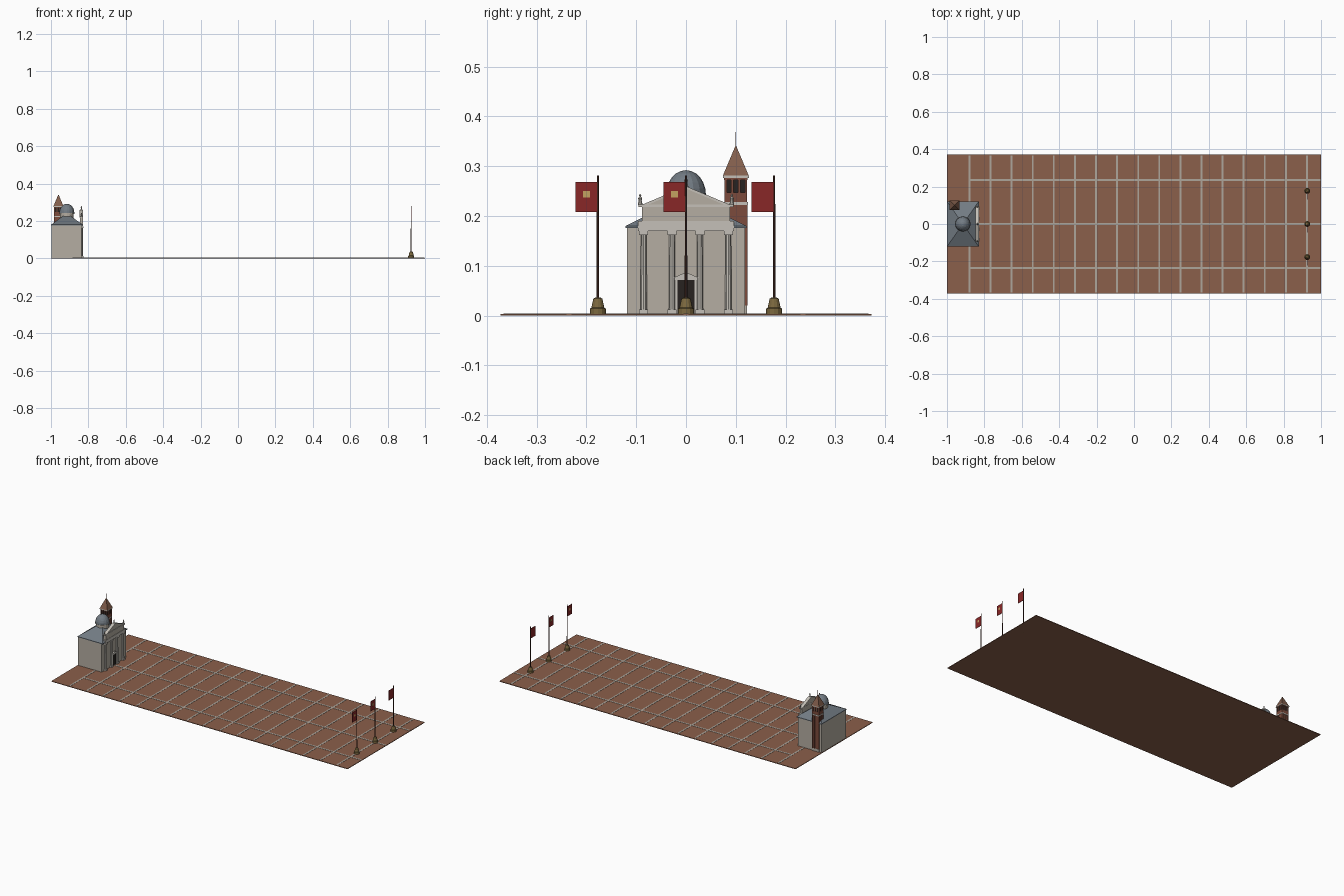
import bpy, bmesh, math
from mathutils import Matrix, Vector

if "Cube" in bpy.data.objects:
    bpy.data.objects.remove(bpy.data.objects["Cube"])


def mat(name, r, g, b):
    m = bpy.data.materials.new(name)
    m.diffuse_color = (r, g, b, 1)
    m.use_nodes = True
    m.node_tree.nodes["Principled BSDF"].inputs["Base Color"].default_value = m.diffuse_color
    return m


PAVE = mat("terracotta", .26, .115, .07)
LINE = mat("pale_line", .42, .38, .33)
STONE = mat("stone", .46, .42, .36)
TRIM = mat("light_stone", .56, .53, .48)
LEAD = mat("lead", .17, .20, .23)
BRICK = mat("brick", .20, .07, .045)
TILE = mat("roof_tile", .22, .11, .07)
DARK = mat("dark", .02, .016, .014)
BRONZE = mat("bronze", .20, .14, .05)
WOOD = mat("pole_wood", .08, .03, .02)
RED = mat("flag_red", .25, .02, .02)
GOLD = mat("gold", .55, .36, .12)


def finish(name, bm, m):
    bmesh.ops.recalc_face_normals(bm, faces=bm.faces)
    me = bpy.data.meshes.new(name)
    bm.to_mesh(me)
    bm.free()
    me.materials.append(m)
    ob = bpy.data.objects.new(name, me)
    bpy.context.collection.objects.link(ob)
    return ob


def box(name, x0, x1, y0, y1, z0, z1, m):
    bm = bmesh.new()
    mid = Vector((x0 + x1, y0 + y1, z0 + z1)) / 2
    bmesh.ops.create_cube(bm, size=1, matrix=Matrix.Translation(mid)
                          @ Matrix.Diagonal((x1 - x0, y1 - y0, z1 - z0, 1)))
    return finish(name, bm, m)


def lathe(name, x, y, profile, n, m, turn=0.0, sx=1.0, sy=1.0):
    """Stack n-sided rings of (radius, z)."""
    bm = bmesh.new()
    rings = []
    for r, z in profile:
        rings.append([bm.verts.new((x + sx * r * math.cos(turn + math.tau * i / n),
                                    y + sy * r * math.sin(turn + math.tau * i / n), z))
                      for i in range(n)])
    for a, b in zip(rings, rings[1:]):
        for i in range(n):
            bm.faces.new((a[i], a[(i + 1) % n], b[(i + 1) % n], b[i]))
    bm.faces.new(rings[0])
    bm.faces.new(rings[-1])
    return finish(name, bm, m)


def prism(name, x0, x1, pts, m):
    """Extrude a (y, z) outline along x."""
    bm = bmesh.new()
    f = bm.faces.new([bm.verts.new((x0, y, z)) for y, z in pts])
    ext = bmesh.ops.extrude_face_region(bm, geom=[f])["geom"]
    bmesh.ops.translate(bm, vec=(x1 - x0, 0, 0),
                        verts=[v for v in ext if isinstance(v, bmesh.types.BMVert)])
    return finish(name, bm, m)


# Paved square with pale grid lines
G = 0.0035
box("paving", -1, 1, -.372, .372, 0, G, PAVE)
for i in range(17):
    x = -.88 + i * .1128
    box("cross_line", x - .005, x + .005, -.366, .366, .001, G + .001, LINE)
for y in (-.235, 0, .235):
    box("long_line", -.88, .997, y - .005, y + .005, .001, G + .0012, LINE)

# Church body and hipped roof
CX = -.915
Q = math.pi / 4
S = math.sqrt(2)
box("church_body", -.998, -.838, -.118, .118, 0, .178, STONE)
lathe("hip_roof", CX, 0, [(S, .176), (S, .180), (.22 * S, .228)], 4, LEAD, Q, .085, .121)

# Drum and dome
lathe("drum", CX, 0, [(.036, .205), (.036, .238), (.041, .238), (.041, .243)], 16, STONE)
dome = [(.04 * math.cos(a), .243 + .049 * math.sin(a))
        for a in [i * math.pi / 2 / 6 for i in range(6)]] + [(.001, .292)]
lathe("dome", CX, 0, dome, 16, LEAD)

# Facade: columns, entablature, attic, pediment
for y in (-.085, -.028, .028, .085):
    box("column_base", -.844, -.827, y - .009, y + .009, 0, .012, TRIM)
    lathe("column", -.836, y, [(.007, .01), (.006, .162)], 10, TRIM)
    box("capital", -.844, -.827, y - .009, y + .009, .162, .171, TRIM)
box("entablature", -.846, -.828, -.096, .096, .170, .190, TRIM)
box("attic", -.846, -.830, -.088, .088, .190, .220, STONE)
box("attic_cornice", -.847, -.828, -.095, .095, .218, .223, TRIM)
prism("pediment", -.846, -.831, [(-.086, .222), (.086, .222), (0, .257)], STONE)
for s in (-1, 1):
    prism("raking_cornice", -.847, -.828,
          [(s * .090, .222), (0, .260), (0, .255), (s * .078, .222)], TRIM)

# Statues on the pediment corners and peak
for y, z in ((-.092, .222), (0, .258), (.092, .222)):
    lathe("statue_body", -.837, y, [(.005, z), (.003, z + .009), (.0042, z + .014), (.0015, z + .017)], 8, TRIM)
    lathe("statue_head", -.837, y, [(.001, z + .016), (.0025, z + .019), (.001, z + .022)], 8, TRIM)

# Doorway
box("door", -.84, -.834, -.017, .017, 0, .073, DARK)
for s in (-1, 1):
    box("door_jamb", -.84, -.832, *sorted((s * .017, s * .022)), 0, .074, TRIM)
box("door_lintel", -.84, -.831, -.023, .023, .072, .077, TRIM)
prism("door_pediment", -.84, -.831, [(-.024, .077), (.024, .077), (0, .087)], TRIM)

# Bell tower
TX, TY = -.96, .10


def tower_box(name, h, z0, z1, m):
    return box(name, TX - h, TX + h, TY - h, TY + h, z0, z1, m)


tower_box("tower_plinth", .0225, 0, .02, STONE)
tower_box("tower_shaft", .0215, .02, .225, BRICK)
tower_box("tower_band", .024, .222, .228, TRIM)
tower_box("belfry_base", .0225, .228, .247, BRICK)
tower_box("belfry_core", .019, .247, .274, DARK)
tower_box("belfry_head", .0235, .272, .276, BRICK)
tower_box("belfry_cornice", .026, .276, .281, TRIM)
lathe("spire", TX, TY, [(.026 * S, .281), (.001, .341)], 4, TILE, Q)
lathe("spire_rod", TX, TY, [(.001, .335), (.001, .369)], 6, WOOD)

# Pilaster strips and belfry piers around the tower
for o in (-.0205, -.007, .007, .0205):
    for s in (-1, 1):
        for w, e, z0, z1, nm in ((.0025, .0235, .02, .222, "tower_strip"),
                                 (.0022, .0225, .245, .274, "belfry_pier")):
            a, b = sorted((s * .018, s * e))
            box(nm, TX + o - w, TX + o + w, TY + a, TY + b, z0, z1, BRICK)
            box(nm, TX + a, TX + b, TY + o - w, TY + o + w, z0, z1, BRICK)

# Flagpoles with flags
FX = .926
for i, y in enumerate((-.177, 0, .177)):
    lathe("pole_base", FX, y, [(.016, 0), (.016, .014), (.013, .016), (.009, .034), (.006, .036)], 12, BRONZE)
    lathe("pole", FX, y, [(.0028, .03), (.002, .281)], 8, WOOD)
    box("flag", FX - .001, FX + .001, y - .045, y - .001, .208, .268, RED)
    if i < 2:
        box("flag_emblem", FX - .0016, FX + .0016, y - .030, y - .016, .237, .250, GOLD)
